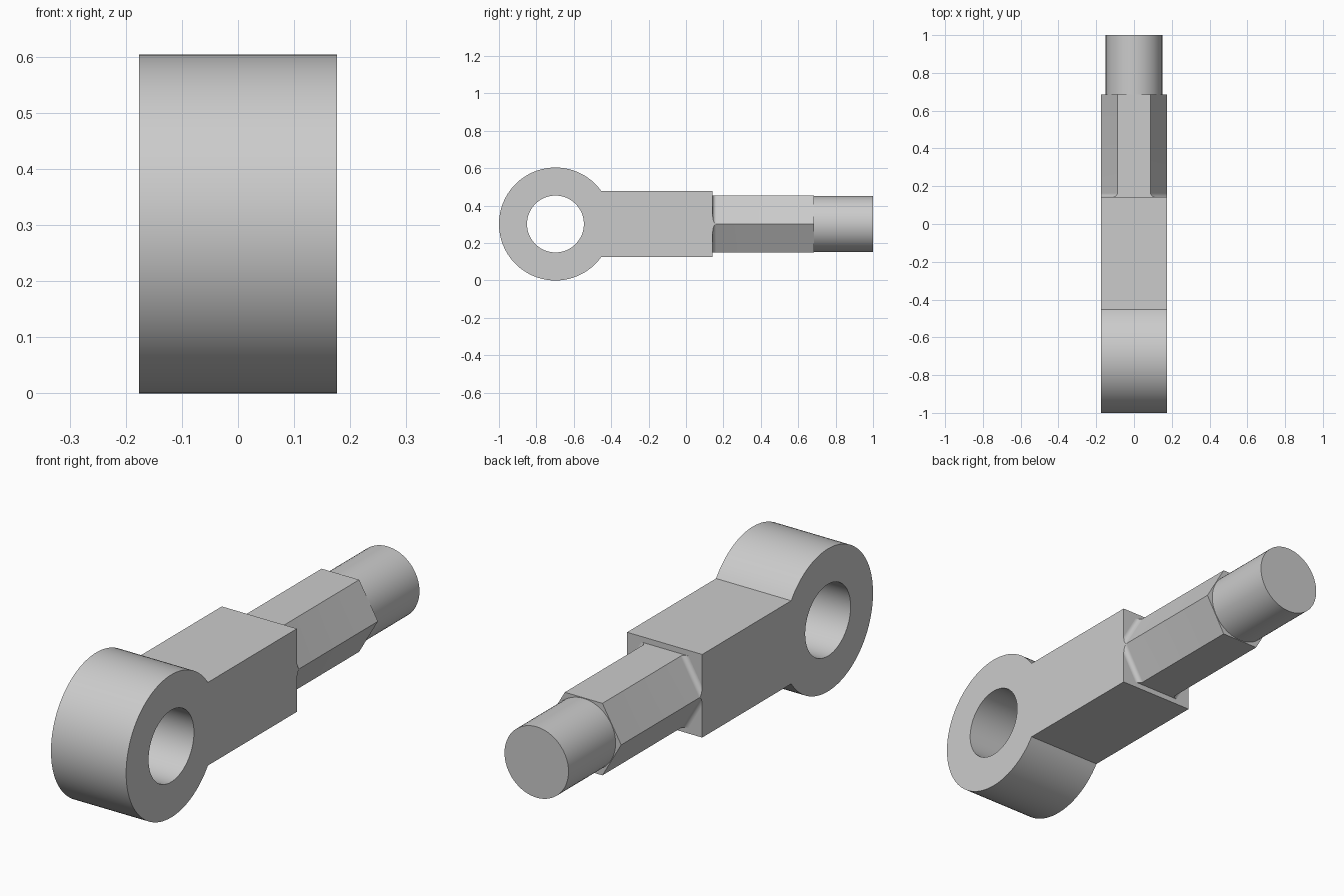
import bpy
import bmesh
from math import sin, cos, pi, asin, radians
from mathutils import Vector

if "Cube" in bpy.data.objects:
    bpy.data.objects.remove(bpy.data.objects["Cube"])

HALF = 0.176                 # half width of the eye and square bar
EYE_Y, MID_Z = -0.698, 0.302
EYE_R, HOLE_R = 0.302, 0.152
BAR_END, HEX_END = 0.143, 0.685
FLAT = HALF * cos(pi / 6)    # centre to flat of the hexagon
FILLET = 0.02

steel = bpy.data.materials.new("plain_grey_steel")
steel.use_nodes = True
GREY = (0.6, 0.6, 0.6, 1)
steel.diffuse_color = GREY
steel.node_tree.nodes["Principled BSDF"].inputs["Base Color"].default_value = GREY


def finish(name, bm):
    bmesh.ops.recalc_face_normals(bm, faces=bm.faces)
    mesh = bpy.data.meshes.new(name)
    bm.to_mesh(mesh)
    bm.free()
    mesh.materials.append(steel)
    obj = bpy.data.objects.new(name, mesh)
    bpy.context.collection.objects.link(obj)
    bpy.ops.object.select_all(action="DESELECT")
    obj.select_set(True)
    bpy.context.view_layer.objects.active = obj
    bpy.ops.object.shade_smooth_by_angle(angle=radians(25))
    return obj


def arc(radius, start, end, count):
    steps = [start + (end - start) * i / count for i in range(count + 1)]
    return [(EYE_Y + radius * cos(a), MID_Z + radius * sin(a)) for a in steps]


def loop_edges(bm, points):
    verts = [bm.verts.new((-HALF, y, z)) for y, z in points]
    return [bm.edges.new((v, verts[i - 1])) for i, v in enumerate(verts)]


def loft(name, sections):
    bm = bmesh.new()
    rings = [[bm.verts.new(p) for p in s] for s in sections]
    for a, b in zip(rings, rings[1:]):
        for i in range(len(a)):
            bm.faces.new((a[i - 1], a[i], b[i], b[i - 1]))
    bm.faces.new(rings[0])
    bm.faces.new(rings[-1])
    bmesh.ops.remove_doubles(bm, verts=bm.verts, dist=0.00001)
    return finish(name, bm)


# Eye and square bar: one outline with a round hole, extruded across the width
join = asin(HALF / EYE_R)
outline = arc(EYE_R, join, 2 * pi - join, 80)
outline += [(BAR_END, MID_Z - HALF), (BAR_END, MID_Z + HALF)]
bm = bmesh.new()
edges = loop_edges(bm, outline) + loop_edges(bm, arc(HOLE_R, 0, 2 * pi, 64)[:-1])
bmesh.ops.triangle_fill(bm, edges=edges, use_beauty=True)
grown = bmesh.ops.extrude_face_region(bm, geom=bm.faces[:])
moved = [g for g in grown["geom"] if isinstance(g, bmesh.types.BMVert)]
bmesh.ops.translate(bm, verts=moved, vec=Vector((2 * HALF, 0, 0)))
finish("eye_and_bar", bm)


# Hexagon whose sloping sides flare into the bar
def hex_section(y, flare):
    x = HALF / 2 + flare / cos(pi / 6)
    z = 2 * flare
    quarter = [(HALF, z), (x, FLAT)]
    half = quarter + [(-px, pz) for px, pz in reversed(quarter)]
    ring = half + [(px, -pz) for px, pz in reversed(half)]
    return [(px, y, MID_Z + pz) for px, pz in ring]


sections = []
for i in range(9):
    a = pi / 2 * i / 8
    sections.append(hex_section(BAR_END + FILLET * (1 - cos(a)), FILLET * (1 - sin(a))))
sections.append(hex_section(HEX_END, 0))
loft("hexagon_shank", sections)


# Round end pin
def circle(y, radius, count=64):
    return [(radius * cos(2 * pi * i / count), y, MID_Z + radius * sin(2 * pi * i / count))
            for i in range(count)]


loft("end_pin", [circle(HEX_END, 0.15), circle(1.0, 0.15)])
